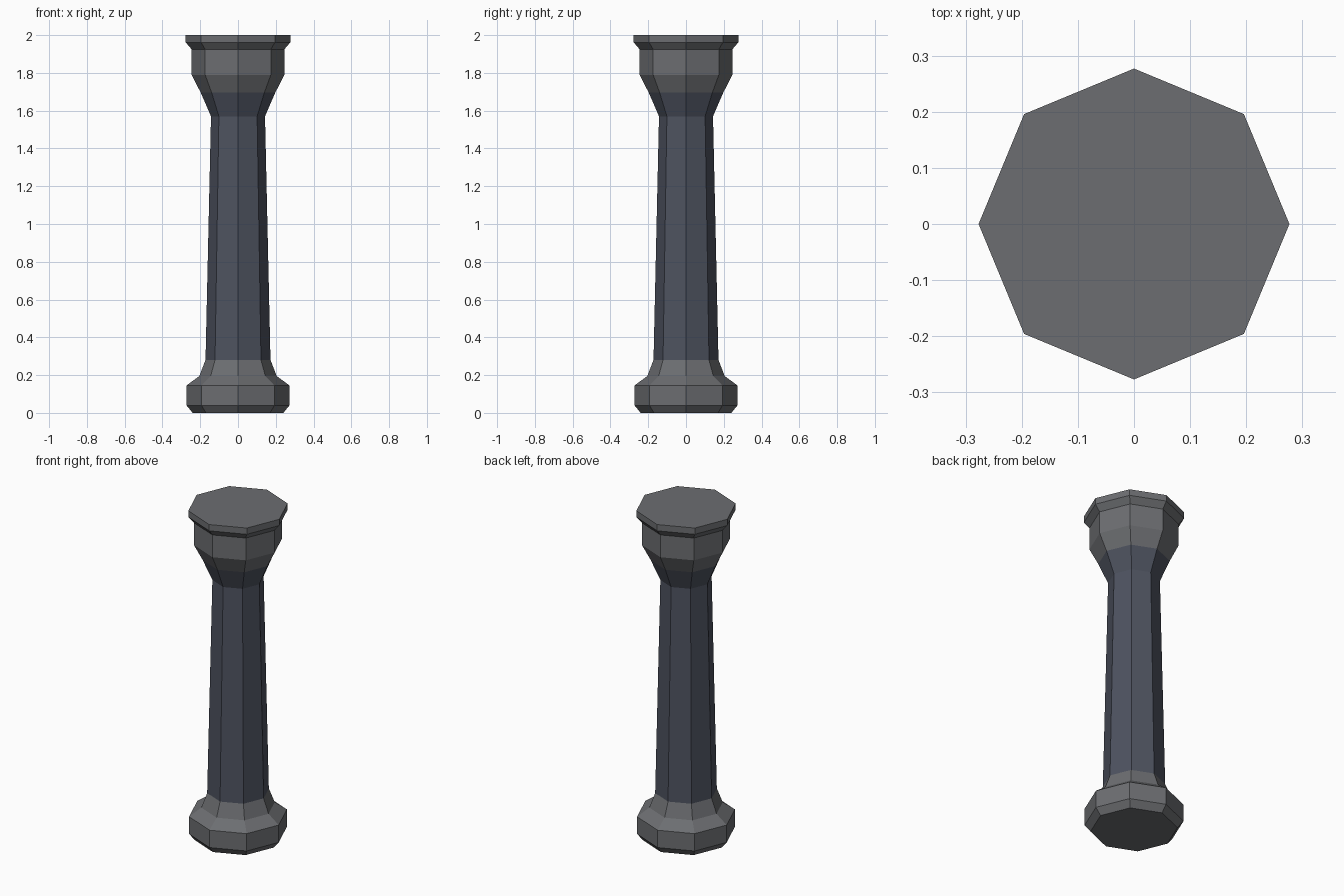
import bpy, bmesh, math

if "Cube" in bpy.data.objects:
    bpy.data.objects.remove(bpy.data.objects["Cube"])

SIDES = 8


def material(name, color):
    m = bpy.data.materials.new(name)
    m.diffuse_color = (*color, 1)
    m.use_nodes = True
    m.node_tree.nodes["Principled BSDF"].inputs["Base Color"].default_value = m.diffuse_color
    return m


def turned_part(name, profile, mat, cap_bottom=False, cap_top=False):
    """Flat-faced octagonal part from (radius, height) points, bottom to top."""
    bm = bmesh.new()
    rings = []
    for r, z in profile:
        rings.append([bm.verts.new((r * math.cos(math.tau * i / SIDES),
                                    r * math.sin(math.tau * i / SIDES), z))
                      for i in range(SIDES)])
    for lo, hi in zip(rings, rings[1:]):
        for i in range(SIDES):
            j = (i + 1) % SIDES
            bm.faces.new((lo[i], lo[j], hi[j], hi[i]))
    if cap_bottom:
        bm.faces.new(rings[0][::-1])
    if cap_top:
        bm.faces.new(rings[-1])
    mesh = bpy.data.meshes.new(name)
    bm.to_mesh(mesh)
    bm.free()
    mesh.materials.append(mat)
    ob = bpy.data.objects.new(name, mesh)
    bpy.context.collection.objects.link(ob)
    return ob


stone = material("grey_stone", (0.15, 0.155, 0.165))
dark = material("dark_blue_stone", (0.075, 0.085, 0.115))

# Base: chamfered foot, block and sloping neck
turned_part("base", [(0.24, 0), (0.273, 0.04), (0.273, 0.145),
                     (0.205, 0.195), (0.172, 0.28)], stone, cap_bottom=True)

# Shaft: slow taper, then the first flare under the capital
turned_part("shaft", [(0.172, 0.28), (0.143, 1.57), (0.197, 1.695)], dark)

# Capital: second flare, drum and overhanging top slab
turned_part("capital", [(0.197, 1.695), (0.246, 1.79), (0.246, 1.925),
                        (0.277, 1.962), (0.277, 2.0)], stone, cap_top=True)
